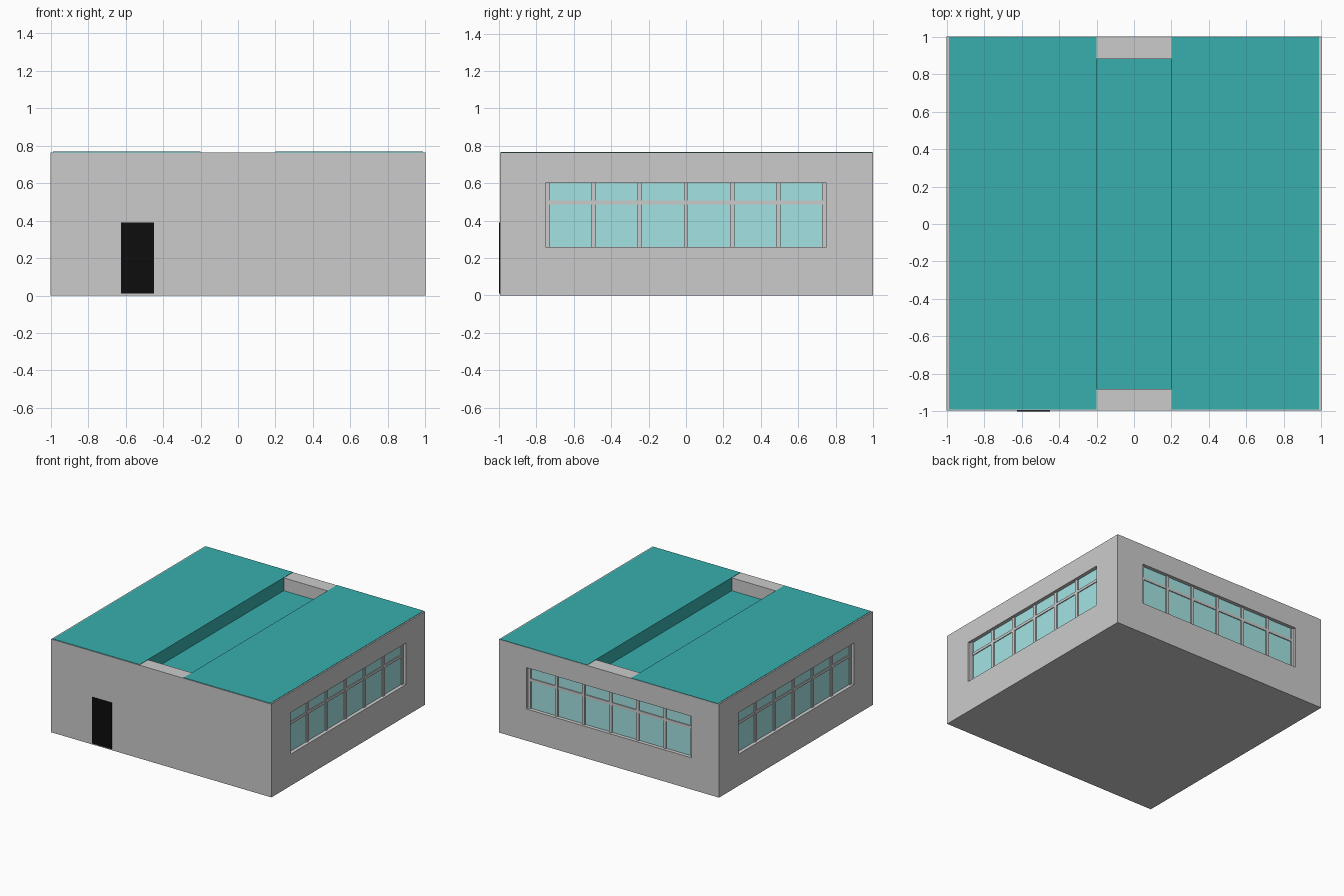
import bpy, math
from mathutils import Matrix

if "Cube" in bpy.data.objects:
    bpy.data.objects.remove(bpy.data.objects["Cube"])


def material(name, rgb):
    m = bpy.data.materials.new(name)
    m.diffuse_color = (*rgb, 1)
    m.use_nodes = True
    m.node_tree.nodes["Principled BSDF"].inputs["Base Color"].default_value = m.diffuse_color
    return m


teal = material("roof_teal", (0.04, 0.43, 0.42))
glass = material("glass", (0.37, 0.77, 0.77))
black = material("black", (0.004, 0.004, 0.004))


def box(name, x, y, z, mat=None, turn=0):
    """Box from (min, max) ranges, optionally turned about the z axis."""
    bpy.ops.mesh.primitive_cube_add(size=1)
    ob = bpy.context.object
    ob.name = name
    centre = [(r[0] + r[1]) / 2 for r in (x, y, z)]
    size = [r[1] - r[0] for r in (x, y, z)]
    ob.data.transform(Matrix.Rotation(math.radians(turn), 4, 'Z')
                      @ Matrix.Translation(centre) @ Matrix.Diagonal((*size, 1)))
    if mat:
        ob.data.materials.append(mat)
    return ob


def cut(target, *ranges):
    cutter = box("cutter", *ranges)
    mod = target.modifiers.new("cut", 'BOOLEAN')
    mod.operation, mod.solver, mod.object = 'DIFFERENCE', 'EXACT', cutter
    bpy.context.view_layer.objects.active = target
    bpy.ops.object.modifier_apply(modifier=mod.name)
    bpy.data.objects.remove(cutter)


TOP, TRENCH = 0.765, 0.66

# Hollow walls with corner piers, open at the top under the roof
walls = box("walls", (-1, 1), (-0.995, 1), (0, TOP))
cut(walls, (-0.88, 0.88), (-0.77, 0.77), (0.02, 1))
cut(walls, (-0.78, 0.78), (-0.88, 0.88), (0.02, 1))

# Window openings: left and right together, then back
cut(walls, (-2, 2), (-0.75, 0.75), (0.26, 0.60))
cut(walls, (-0.75, 0.75), (0.5, 2), (0.26, 0.60))

# Glazing with mullions and a transom rail on three sides
for side, turn in (("right", 0), ("back", 90), ("left", 180)):
    box(side + "_glass", (0.962, 0.970), (-0.75, 0.75), (0.26, 0.60), glass, turn)
    box(side + "_transom", (0.955, 0.977), (-0.75, 0.75), (0.485, 0.507), None, turn)
    for i in range(7):
        y = -0.738 + i * 1.476 / 6
        box(side + "_mullion", (0.955, 0.98), (y - 0.012, y + 0.012), (0.26, 0.60), None, turn)

# Roof: two flat panels either side of a sunken gutter
for side, s in (("left", -1), ("right", 1)):
    box(side + "_roof", sorted((s * 0.2, s * 0.988)), (-0.99, 0.998), (TOP, TOP + 0.003), teal)
    box(side + "_gutter_wall", sorted((s * 0.2, s * 0.204)), (-0.88, 0.88), (TRENCH, TOP), teal)
box("gutter_floor", (-0.204, 0.204), (-0.88, 0.88), (TRENCH - 0.004, TRENCH), teal)

# Front door leaf
box("door", (-0.625, -0.448), (-1.0, -0.99), (0.01, 0.39), black)
